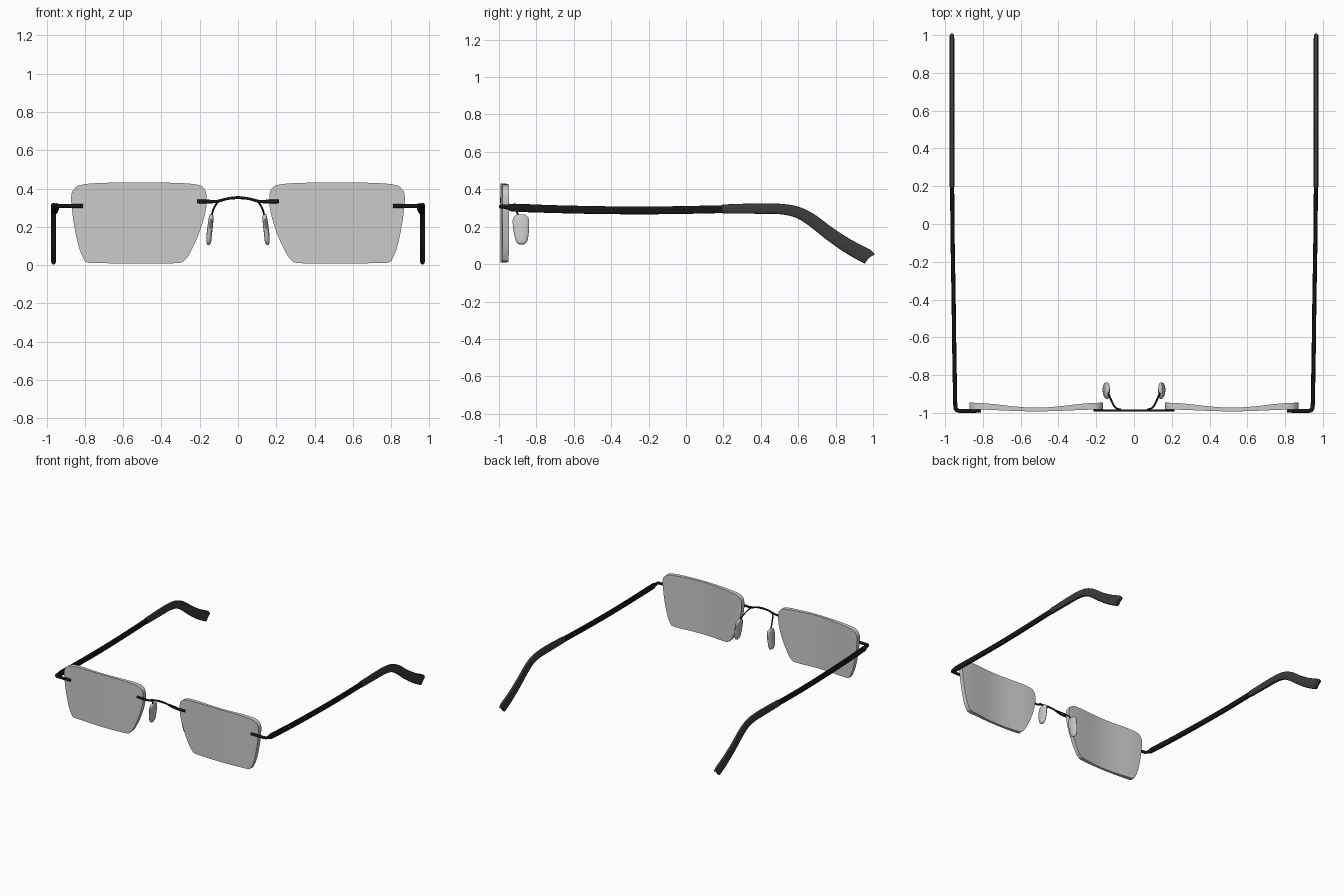
import bpy, bmesh
from math import cos, sin, pi, radians
from mathutils import Vector

if "Cube" in bpy.data.objects:
    bpy.data.objects.remove(bpy.data.objects["Cube"])


def material(name, v):
    m = bpy.data.materials.new(name)
    m.diffuse_color = (v, v, v, 1)
    m.use_nodes = True
    m.node_tree.nodes["Principled BSDF"].inputs["Base Color"].default_value = m.diffuse_color
    return m


BLACK = material("black_metal", 0.008)
DARK = material("dark_rubber", 0.045)


def spline(pts, steps, closed=False):
    """Catmull-Rom interpolation of tuples of any length."""
    n, out = len(pts), []
    for i in range(n if closed else n - 1):
        q = [pts[(i + k) % n] if closed else pts[min(max(i + k, 0), n - 1)]
             for k in (-1, 0, 1, 2)]
        for s in range(steps):
            t = s / steps
            out.append(tuple(0.5 * (2 * b + (c - a) * t + (2 * a - 5 * b + 4 * c - d) * t * t
                                    + (3 * b - a - 3 * c + d) * t ** 3) for a, b, c, d in zip(*q)))
    return out if closed else out + [tuple(pts[-1])]


def finish(name, bm, mat, mirror, angle=40):
    bmesh.ops.recalc_face_normals(bm, faces=bm.faces[:])
    me = bpy.data.meshes.new(name)
    bm.to_mesh(me)
    bm.free()
    ob = bpy.data.objects.new(name, me)
    bpy.context.collection.objects.link(ob)
    if mat:
        me.materials.append(mat)
    bpy.ops.object.select_all(action='DESELECT')
    ob.select_set(True)
    bpy.context.view_layer.objects.active = ob
    bpy.ops.object.shade_smooth_by_angle(angle=radians(angle))
    if mirror:
        mod = ob.modifiers.new("Mirror", 'MIRROR')
        mod.use_mirror_merge = False
    return ob


def loft(name, stations, mat=None, power=2, ref=(0, 0, 1), steps=5, n=16, mirror=True):
    """Stations: x, y, z, half width, half height (along ref)."""
    st = spline(stations, steps)
    bm, rings = bmesh.new(), []
    for i, s in enumerate(st):
        a, b = st[max(i - 1, 0)], st[min(i + 1, len(st) - 1)]
        t = (Vector(b[:3]) - Vector(a[:3])).normalized()
        u = t.cross(Vector(ref)).normalized()
        v = u.cross(t)
        ring = []
        for k in range(n):
            c, d = cos(2 * pi * (k + .5) / n), sin(2 * pi * (k + .5) / n)
            r = (abs(c) ** power + abs(d) ** power) ** (-1 / power)
            ring.append(bm.verts.new(Vector(s[:3]) + u * (s[3] * c * r) + v * (s[4] * d * r)))
        rings.append(ring)
    for p, q in zip(rings, rings[1:]):
        for k in range(n):
            bm.faces.new((p[k], p[(k + 1) % n], q[(k + 1) % n], q[k]))
    bm.faces.new(rings[0])
    bm.faces.new(rings[-1])
    return finish(name, bm, mat, mirror)


# lenses: near-flat front, hollow back
outline = [(.165, .367), (.18, .403), (.217, .421), (.32, .429), (.505, .432), (.715, .429),
           (.82, .419), (.856, .398), (.872, .356), (.861, .236), (.835, .105), (.809, .037),
           (.788, .014), (.715, .010), (.53, .008), (.32, .010), (.28, .026), (.254, .058),
           (.207, .157), (.17, .277)]
bm = bmesh.new()
face = bm.faces.new([bm.verts.new((x, 0, z)) for x, z in spline(outline, 4, True)])
for i in range(1, 24):
    bmesh.ops.bisect_plane(bm, geom=bm.verts[:] + bm.edges[:] + bm.faces[:],
                           plane_co=(.165 + .707 * i / 24, 0, 0), plane_no=(1, 0, 0))
front = bm.verts[:]
ext = bmesh.ops.extrude_face_region(bm, geom=bm.faces[:], use_keep_orig=True)
back = [g for g in ext["geom"] if isinstance(g, bmesh.types.BMVert)]
for verts, y0, depth in ((front, -.992, .010), (back, -.972, .026)):
    for v in verts:
        v.co.y = y0 + depth * (1 - cos(pi * (v.co.x - .518) / .354)) / 2
finish("lenses", bm, None, True, 35)

# bridge between the lenses
half = [(.215, .333, .010), (.16, .332, .010), (.11, .333, .008), (.055, .347, .007)]
path = [(-x, z, r) for x, z, r in half] + [(0, .352, .008)] + half[::-1]
loft("bridge", [(x, -.988, z, .006, r) for x, z, r in path], BLACK, mirror=False)

# end pieces bending back into the temples
loft("end_pieces", [(.81, -.989, .308, .010, .010), (.87, -.989, .308, .011, .011),
                    (.925, -.989, .308, .011, .011), (.941, -.982, .308, .011, .011),
                    (.946, -.962, .306, .011, .013), (.947, -.92, .302, .011, .019)], BLACK)

# temple arms
loft("temples", [(.947, -.945, .304, .010, .012), (.947, -.92, .302, .011, .021),
                 (.951, -.7, .294, .011, .021), (.955, -.4, .288, .011, .021),
                 (.960, -.1, .288, .011, .021), (.963, .2, .294, .011, .021)], BLACK, power=4)

# temple tips curving down behind the ears
loft("temple_tips", [(.963, .195, .295, .013, .024), (.964, .39, .297, .013, .028),
                     (.964, .5, .295, .013, .028), (.964, .59, .279, .013, .030),
                     (.964, .667, .239, .013, .033), (.964, .767, .163, .013, .035),
                     (.964, .87, .094, .013, .038), (.964, .966, .042, .013, .040),
                     (.964, .979, .034, .012, .032)], DARK, power=4)

# thin wires holding the nose pads
loft("pad_arms", [(.07, -.983, .345, .005, .005), (.10, -.970, .335, .005, .005),
                  (.122, -.93, .305, .005, .005), (.135, -.90, .270, .005, .005),
                  (.143, -.885, .22, .005, .005)], BLACK, ref=(1, 0, 0), n=8)

# nose pads
loft("nose_pads", [(.138, -.883, .266, .003, .012), (.139, -.883, .260, .010, .030),
                   (.141, -.883, .240, .013, .043), (.145, -.882, .205, .014, .044),
                   (.150, -.880, .160, .014, .039), (.153, -.879, .125, .013, .031),
                   (.154, -.879, .110, .009, .020), (.155, -.879, .105, .003, .008)],
     None, power=2.5, ref=(0, 1, 0))
